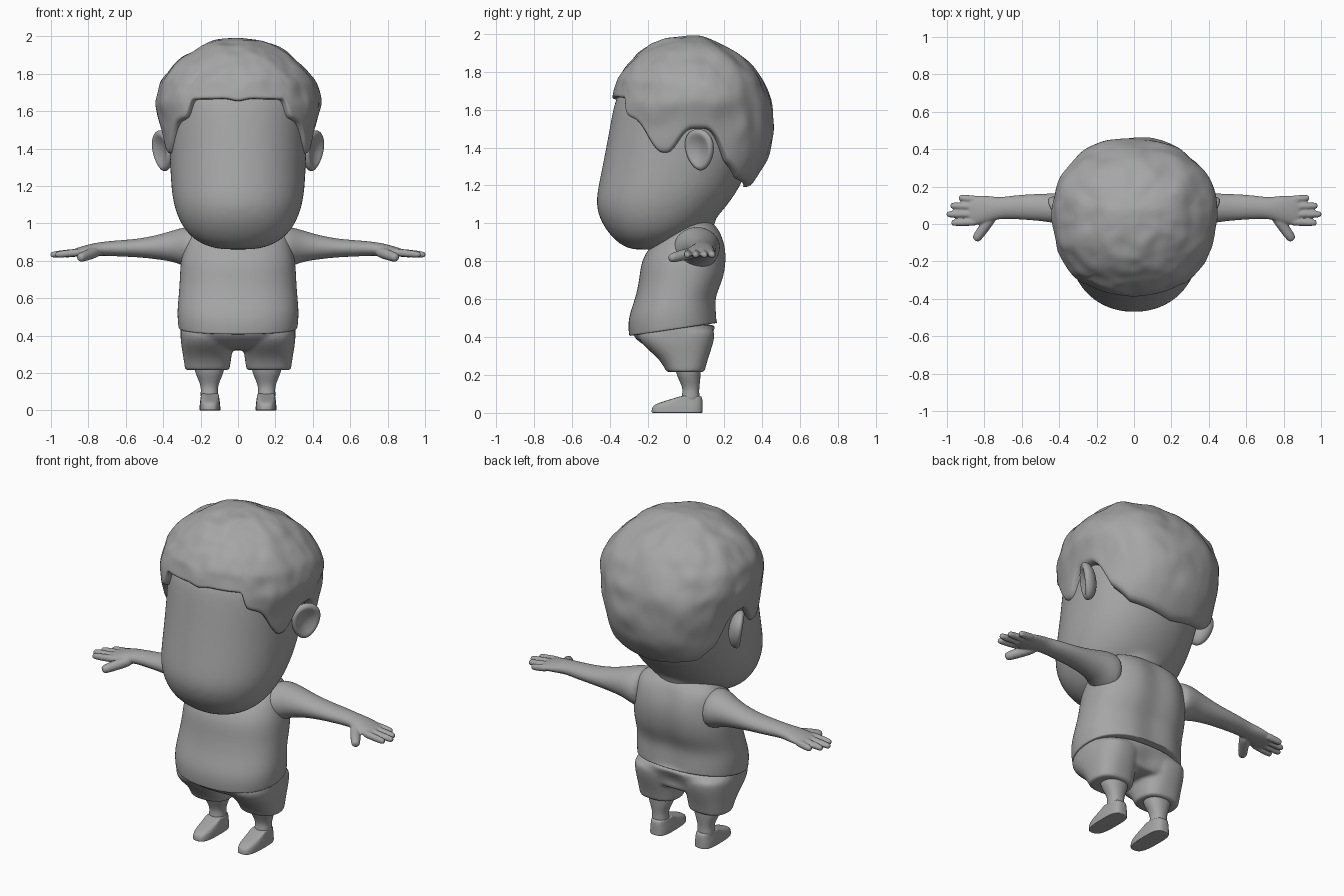
import bpy, bmesh, math
from mathutils import Vector, Matrix, noise

if "Cube" in bpy.data.objects:
    bpy.data.objects.remove(bpy.data.objects["Cube"])

grey = bpy.data.materials.new("mid_grey")
grey.diffuse_color = (0.38, 0.38, 0.38, 1)
grey.use_nodes = True
grey.node_tree.nodes["Principled BSDF"].inputs["Base Color"].default_value = grey.diffuse_color


def finish(name, bm, mirror=False, subdiv=2):
    bmesh.ops.recalc_face_normals(bm, faces=bm.faces)
    me = bpy.data.meshes.new(name)
    bm.to_mesh(me)
    bm.free()
    me.shade_smooth()
    me.materials.append(grey)
    ob = bpy.data.objects.new(name, me)
    bpy.context.collection.objects.link(ob)
    if mirror:
        ob.modifiers.new("Mirror", 'MIRROR')
    if subdiv:
        m = ob.modifiers.new("Subdivision", 'SUBSURF')
        m.levels = m.render_levels = subdiv
    return ob


def fuse(name, parts, voxel, smooth):
    """Melt overlapping parts into one soft skin."""
    bpy.ops.object.select_all(action='DESELECT')
    for p in parts:
        p.select_set(True)
    bpy.context.view_layer.objects.active = parts[0]
    bpy.ops.object.convert(target='MESH')
    bpy.ops.object.join()
    ob = bpy.context.view_layer.objects.active
    ob.name = name
    m = ob.modifiers.new("Remesh", 'REMESH')
    m.mode, m.voxel_size, m.use_smooth_shade = 'VOXEL', voxel, True
    m = ob.modifiers.new("Smooth", 'SMOOTH')
    m.factor, m.iterations = 0.5, smooth


def skin(name, rings, mirror=False, subdiv=2, caps=(True, True)):
    """Loft a surface through closed rings of points."""
    bm = bmesh.new()
    vs = [[bm.verts.new(p) for p in r] for r in rings]
    n = len(vs[0])
    for a, b in zip(vs, vs[1:]):
        for i in range(n):
            bm.faces.new((a[i], a[(i + 1) % n], b[(i + 1) % n], b[i]))
    if caps[0]:
        bm.faces.new(vs[0])
    if caps[1]:
        bm.faces.new(vs[-1])
    return finish(name, bm, mirror, subdiv)


def spow(v, e):
    return math.copysign(abs(v) ** e, v)


def point(t, front, back, w, cy, n=2.2, cx=0.0):
    """Point of an egg-shaped section; t = 0 faces the front."""
    c = spow(math.cos(t), 2 / n)
    r = cy - front if c > 0 else back - cy
    return cx + w * spow(math.sin(t), 2 / n), cy - r * c


def slices(name, rows, n=2.2, cx=0.0, cy=None, slope=0.0, seg=24, groove=0.0, **kw):
    """Loft horizontal sections given as (z, front, back, half width)."""
    rings = []
    for k, (z, f, b, w) in enumerate(rows):
        c = (f + b) / 2 if cy is None else cy
        ring = []
        for i in range(seg):
            t = math.tau * i / seg
            x, y = point(t, f, b, w, c, n, cx)
            if groove and 1 < k < len(rows) - 2:
                y -= groove * math.exp(-((t - math.pi) / 0.2) ** 2)
            fade = max(0, 1 - (z - rows[0][0]) / 0.25)
            ring.append((x, y, z + slope * fade * (y + 0.3)))
        rings.append(ring)
    return skin(name, rings, **kw)


def limb(name, rows, seg=16, d=(1, 0, 0)):
    """Loft oval sections (x, y, z, ry, rz) that run along direction d."""
    d = Vector(d).normalized()
    side = Vector((0, 0, 1)).cross(d).normalized()
    up = d.cross(side)
    rings = []
    for x, y, z, ry, rz in rows:
        c = Vector((x, y, z))
        rings.append([c + side * ry * math.cos(math.tau * i / seg)
                      + up * rz * math.sin(math.tau * i / seg) for i in range(seg)])
    return skin(name, rings, mirror=True)


def table(rows, v):
    for a, b in zip(rows, rows[1:]):
        if v <= b[0]:
            k = max(0, (v - a[0]) / (b[0] - a[0]))
            return [p + (q - p) * k for p, q in zip(a[1:], b[1:])]
    return list(rows[-1][1:])


# Head and neck
head = slices("head", [
    (0.86, -0.27, -0.12, 0.08), (0.873, -0.325, -0.07, 0.16), (0.92, -0.388, 0.02, 0.25),
    (1.0, -0.45, 0.14, 0.313), (1.1, -0.482, 0.225, 0.348), (1.2, -0.465, 0.295, 0.362),
    (1.4, -0.424, 0.38, 0.37), (1.6, -0.39, 0.40, 0.38), (1.7, -0.362, 0.37, 0.36),
    (1.82, -0.22, 0.25, 0.25)], n=2.12)
neck = slices("neck", [(0.85, -0.12, 0.13, 0.17), (0.97, -0.12, 0.14, 0.165),
                       (1.06, -0.12, 0.175, 0.18), (1.18, -0.12, 0.2, 0.2)], cy=-0.02)
fuse("head", [head, neck], 0.016, 8)

# Hair cap: columns rise from a stepped hairline to the crown
hair_form = [
    (1.19, -0.47, 0.338, 0.375), (1.34, -0.45, 0.435, 0.39), (1.5, -0.425, 0.47, 0.41),
    (1.64, -0.395, 0.455, 0.445), (1.76, -0.362, 0.40, 0.42), (1.84, -0.31, 0.34, 0.355),
    (1.90, -0.25, 0.275, 0.285), (1.95, -0.18, 0.185, 0.20), (1.98, -0.09, 0.11, 0.12),
    (1.99, 0.0, 0.07, 0.02)]
hairline = [
    (0, 1.65), (7, 1.665), (34, 1.66), (37, 1.57), (50, 1.54), (56, 1.50), (64, 1.41),
    (69, 1.37), (76, 1.37), (82, 1.46), (86, 1.5), (98, 1.5), (104, 1.46), (114, 1.33),
    (135, 1.24), (180, 1.19)]
ROWS, COLS = 26, 120
rings = []
for r in range(-1, ROWS + 1):
    ring = []
    for i in range(COLS):
        a = 360 * i / COLS
        low = table(hairline, min(a, 360 - a))[0]
        u = max(r, 0) / ROWS
        z = low + (1.99 - low) * math.sin(u * math.pi / 2)
        f, b, w = table(hair_form, z)
        p = Vector((*point(math.radians(a), f, b, w, 0.05), z))
        bump = 0.014 * noise.noise(p * 8) + 0.006 * noise.noise(p * 15)
        out = (p - Vector((0, 0.05, 1.5))).normalized()
        p += out * bump * min(1, u * 5) * min(1, (1 - u) * 6)
        if r < 0:    # inner lip that meets the scalp
            p = Vector((p.x * 0.87, 0.05 + (p.y - 0.05) * 0.87, p.z))
        ring.append(p)
    rings.append(ring)
skin("hair", rings, subdiv=1, caps=(False, True))

# Ears: dished spheres turned outward
bm = bmesh.new()
bmesh.ops.create_uvsphere(bm, u_segments=24, v_segments=16, radius=1,
                          matrix=Matrix.Rotation(math.pi / 2, 4, 'Y'))
for v in bm.verts:
    rad = math.hypot(v.co.y, v.co.z)
    if v.co.x < 0:
        v.co.x *= 1.8
    elif rad < 0.8:
        v.co.x -= 1.1 * (1 - (rad / 0.8) ** 2)
    v.co.y *= 1 + 0.2 * v.co.z
    v.co = Vector((v.co.x * 0.032, v.co.y * 0.085, v.co.z * 0.112))
bm.transform(Matrix.Translation((0.405, 0.07, 1.388)) @ Matrix.Rotation(math.radians(-32), 4, 'Z')
             @ Matrix.Rotation(math.radians(8), 4, 'Y'))
finish("ear", bm, mirror=True, subdiv=1)

# Tank top with a hem that rises toward the back
slices("tank_top", [
    (0.405, -0.28, 0.15, 0.30), (0.405, -0.30, 0.172, 0.318), (0.415, -0.302, 0.173, 0.32),
    (0.50, -0.308, 0.17, 0.327), (0.60, -0.268, 0.165, 0.318), (0.70, -0.247, 0.208, 0.312),
    (0.80, -0.238, 0.224, 0.308), (0.88, -0.19, 0.218, 0.285), (0.95, -0.11, 0.193, 0.268),
    (1.0, -0.04, 0.15, 0.21), (1.015, 0.0, 0.10, 0.13)],
    n=2.3, slope=0.15, groove=0.02, seg=36)

# Shorts: hips and two leg tubes melted together
hips = slices("hips", [
    (0.32, -0.13, 0.10, 0.20), (0.335, -0.18, 0.125, 0.24), (0.37, -0.245, 0.14, 0.285),
    (0.41, -0.285, 0.155, 0.308), (0.455, -0.285, 0.16, 0.312), (0.47, -0.26, 0.15, 0.29)],
    n=2.4, groove=0.03, seg=36)
legs = slices("shorts_leg", [
    (0.215, -0.09, 0.09, 0.105), (0.215, -0.105, 0.10, 0.12), (0.225, -0.107, 0.10, 0.121),
    (0.29, -0.145, 0.118, 0.13), (0.35, -0.225, 0.14, 0.141), (0.41, -0.265, 0.155, 0.147),
    (0.46, -0.23, 0.15, 0.14)],
    cx=0.164, n=2.5, mirror=True)
legs.modifiers["Mirror"].use_mirror_merge = False
fuse("shorts", [hips, legs], 0.01, 8)

# Legs and shoes
slices("leg", [
    (0.28, -0.06, 0.08, 0.085), (0.21, -0.055, 0.078, 0.08), (0.17, -0.035, 0.075, 0.062),
    (0.13, -0.018, 0.07, 0.046), (0.10, -0.02, 0.07, 0.046), (0.05, -0.03, 0.075, 0.05)],
    cx=0.153, mirror=True)
slices("shoe", [
    (0.0, -0.17, 0.08, 0.05), (0.0, -0.182, 0.087, 0.056), (0.008, -0.183, 0.088, 0.056),
    (0.035, -0.18, 0.088, 0.055), (0.052, -0.15, 0.088, 0.052), (0.075, -0.07, 0.087, 0.049),
    (0.088, -0.03, 0.082, 0.047), (0.09, -0.01, 0.07, 0.04)],
    cx=0.15, cy=-0.02, n=3, mirror=True)

# Arms running into palms
arm = [limb("arm", [
    (0.20, 0.05, 0.86, 0.125, 0.122), (0.27, 0.058, 0.872, 0.127, 0.114), (0.33, 0.075, 0.88, 0.10, 0.09),
    (0.42, 0.085, 0.873, 0.08, 0.068), (0.53, 0.09, 0.868, 0.072, 0.05),
    (0.64, 0.09, 0.866, 0.065, 0.044), (0.72, 0.085, 0.865, 0.057, 0.038),
    (0.78, 0.08, 0.858, 0.073, 0.035), (0.84, 0.073, 0.848, 0.081, 0.028),
    (0.88, 0.07, 0.842, 0.075, 0.021), (0.89, 0.07, 0.84, 0.06, 0.013)])]


# Fingers and thumb, fused to the arm
def finger(a, b, r):
    a, b = Vector(a), Vector(b)
    rows = [(*a.lerp(b, k), r * s, r * s) for k, s in
            ((0, 1), (0.35, 1.02), (0.7, 0.95), (0.95, 0.85), (1.02, 0.5))]
    arm.append(limb("finger", rows, seg=8, d=b - a))


for y0, y1, tip in ((0.130, 0.140, 0.935), (0.092, 0.098, 0.98),
                    (0.052, 0.052, 1.0), (0.012, 0.006, 0.975)):
    finger((0.83, y0, 0.847), (tip, y1, 0.832), 0.022)
finger((0.745, 0.06, 0.852), (0.848, -0.085, 0.815), 0.032)
fuse("arms_and_hands", arm, 0.006, 3)
